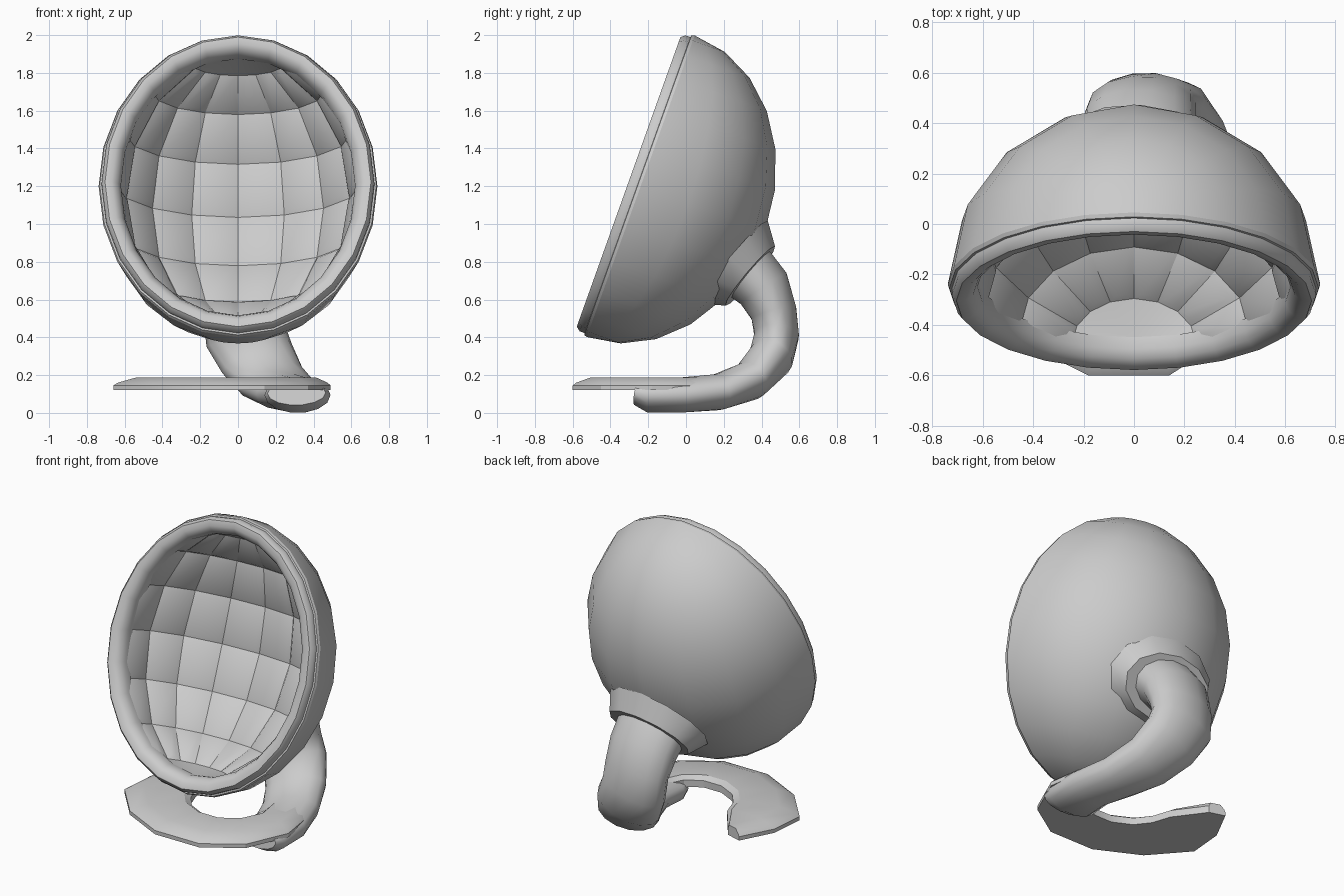
import bpy, bmesh
from math import sin, cos, pi, radians
from mathutils import Vector

if "Cube" in bpy.data.objects:
    bpy.data.objects.remove(bpy.data.objects["Cube"])

# Tilted frame of the bowl opening: centre, up-the-rim axis, outward axis
CENTRE = Vector((0, -0.24, 1.20))
UP = Vector((0, 0.337, 0.9415))
OUT = Vector((0, -0.9415, 0.337))


def tilt(x, u, n):
    return CENTRE + Vector((x, 0, 0)) + UP * u + OUT * n


def finish(name, bm, angle=35):
    me = bpy.data.meshes.new(name)
    bm.to_mesh(me)
    bm.free()
    ob = bpy.data.objects.new(name, me)
    bpy.context.collection.objects.link(ob)
    bpy.ops.object.select_all(action='DESELECT')
    ob.select_set(True)
    bpy.context.view_layer.objects.active = ob
    bpy.ops.object.shade_smooth_by_angle(angle=radians(angle))
    return ob


def loft(rings, around=True, loop=False, caps=False):
    """Skin a list of equal-length point rings."""
    bm = bmesh.new()
    vs = [[bm.verts.new(p) for p in r] for r in rings]
    m, k = len(vs), len(vs[0])
    for i in range(m if loop else m - 1):
        a, b = vs[i], vs[(i + 1) % m]
        for j in range(k if around else k - 1):
            q = (j + 1) % k
            bm.faces.new((a[j], a[q], b[q], b[j]))
    if caps:
        bm.faces.new(vs[0])
        bm.faces.new(vs[-1])
    bmesh.ops.remove_doubles(bm, verts=bm.verts, dist=1e-4)
    bmesh.ops.recalc_face_normals(bm, faces=bm.faces)
    return bm


def half_ellipsoid(a, b, c, rings, segs, facing):
    """Half ellipsoid with its poles at the top and bottom of the rim."""
    bm = loft([[tilt(a * cos(pi * j / segs) * sin(pi * i / rings),
                     b * cos(pi * i / rings),
                     -c * sin(pi * j / segs) * sin(pi * i / rings))
                for j in range(segs + 1)] for i in range(rings + 1)], around=False)
    bm.normal_update()
    if sum(f.normal.dot(OUT) for f in bm.faces) * facing < 0:
        bmesh.ops.reverse_faces(bm, faces=bm.faces)
        bm.normal_update()
    return bm


def tube(stations, sides):
    """Elliptical rings (x, y, z, half width, half thickness) along a path."""
    pts = [Vector(s[:3]) for s in stations]
    rings = []
    for i, s in enumerate(stations):
        t = (pts[min(i + 1, len(pts) - 1)] - pts[max(i - 1, 0)]).normalized()
        side = (Vector((1, 0, 0)) - t * t.x).normalized()
        nor = t.cross(side)
        rings.append([pts[i] + side * s[3] * cos(2 * pi * j / sides)
                      + nor * s[4] * sin(2 * pi * j / sides) for j in range(sides)])
    return loft(rings, caps=True)


# Outer shell
finish("seat_shell", half_ellipsoid(0.738, 0.848, 0.70, 12, 8, -1))

# Padded lining: softly puffed panels between shallow seams
bm = half_ellipsoid(0.64, 0.745, 0.49, 8, 8, 1)
quads = [f for f in bm.faces if len(f.verts) == 4]
bmesh.ops.inset_individual(bm, faces=quads, thickness=0.035, depth=0.01)
finish("seat_lining", bm, 42)

# Rounded rim swept around the opening
profile = [(0, 0), (-0.006, 0.016), (-0.016, 0.018), (-0.016, 0.045), (-0.034, 0.068),
           (-0.07, 0.068), (-0.10, 0.045), (-0.118, 0.01), (-0.118, -0.04)]
finish("seat_rim", loft([[tilt((0.738 + r) * cos(2 * pi * i / 24),
                               (0.848 + r) * sin(2 * pi * i / 24), n)
                          for r, n in profile] for i in range(24)],
                        around=False, loop=True), 45)

# Flared collar where the stem meets the shell
finish("stem_collar", tube([(0.02, 0.25, 0.80, 0.35, 0.285),
                            (0.03, 0.34, 0.725, 0.29, 0.205)], 12))

# Curved stem sweeping down into the foot
finish("stem", tube([(0.02, 0.31, 0.76, 0.23, 0.17),
                     (0.02, 0.41, 0.66, 0.225, 0.15),
                     (0.03, 0.465, 0.53, 0.215, 0.125),
                     (0.04, 0.48, 0.41, 0.215, 0.12),
                     (0.10, 0.45, 0.29, 0.205, 0.12),
                     (0.18, 0.34, 0.17, 0.19, 0.105),
                     (0.26, 0.17, 0.11, 0.175, 0.097),
                     (0.32, -0.02, 0.095, 0.17, 0.095),
                     (0.315, -0.20, 0.094, 0.175, 0.094),
                     (0.31, -0.262, 0.105, 0.155, 0.065)], 14), 50)

# Flat C-shaped foot: outer and inner edge points with a domed section
outer = [(0.38, 0.20), (0.46, 0.02), (0.49, -0.18), (0.37, -0.45), (0.14, -0.6), (-0.18, -0.6),
         (-0.46, -0.46), (-0.66, -0.23), (-0.64, 0.0), (-0.53, 0.21)]
inner = [(0.18, 0.18), (0.21, 0.02), (0.23, -0.10), (0.17, -0.22), (0.07, -0.28), (-0.06, -0.28),
         (-0.18, -0.22), (-0.25, -0.13), (-0.29, -0.01), (-0.43, 0.18)]
rings = []
for o, i in zip(outer, inner):
    o, i = Vector((*o, 0)), Vector((*i, 0))
    w = i - o
    rings.append([p + Vector((0, 0, z)) for p, z in (
        (o, 0.12), (o, 0.145), (o + w * 0.06, 0.16), (o + w * 0.3, 0.188),
        (o + w * 0.9, 0.188), (i, 0.165), (i, 0.12))])
finish("foot", loft(rings, caps=True), 30)
